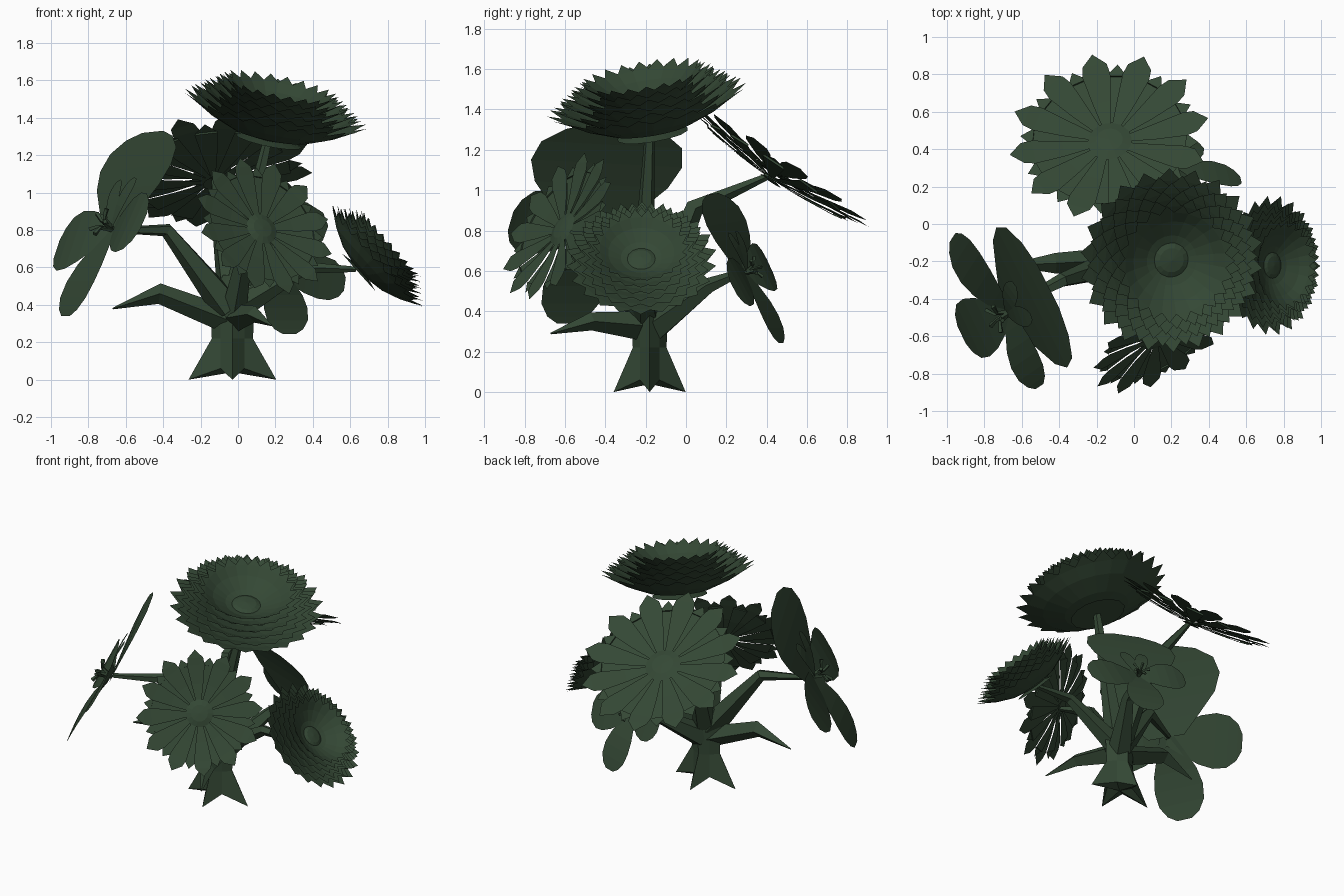
import bpy, bmesh, math
from mathutils import Vector, Matrix

if "Cube" in bpy.data.objects:
    bpy.data.objects.remove(bpy.data.objects["Cube"])

green = bpy.data.materials.new("dark_green")
green.diffuse_color = (0.034, 0.064, 0.035, 1)
green.use_nodes = True
green.node_tree.nodes["Principled BSDF"].inputs["Base Color"].default_value = green.diffuse_color


def finish(bm, name, fix_normals=False):
    if fix_normals:
        bmesh.ops.recalc_face_normals(bm, faces=bm.faces)
    me = bpy.data.meshes.new(name)
    bm.to_mesh(me)
    bm.free()
    me.materials.append(green)
    ob = bpy.data.objects.new(name, me)
    bpy.context.collection.objects.link(ob)
    return ob


def frame(origin, normal, scale):
    # local x sideways, local y uphill in the flower plane, local z out of the face
    n = Vector(normal).normalized()
    u = (Vector((0, 0, 1)) - n * n.z).normalized()
    rot = Matrix((u.cross(n), u, n)).transposed().to_4x4()
    return Matrix.Translation(origin) @ rot @ Matrix.Scale(scale, 4)


def petal(bm, angle, profile):
    # profile rows: distance out, half width, height; local y is the petal axis
    rot = Matrix.Rotation(angle, 3, 'Z')
    rows = []
    for r, w, h in profile:
        xs = (-w, w) if w else (0,)
        rows.append([bm.verts.new(rot @ Vector((x, r, h))) for x in xs])
    for a, b in zip(rows, rows[1:]):
        bm.faces.new([a[0], a[1]] + b[::-1])


def dome(bm, r, h, z, n=14):
    # low button in the middle of a flower
    rings = []
    for f, k in ((1, 0), (0.6, 0.75)):
        rings.append([bm.verts.new((f * r * math.cos(2 * math.pi * i / n),
                                    f * r * math.sin(2 * math.pi * i / n), z + h * k)) for i in range(n)])
    top = bm.verts.new((0, 0, z + h))
    for i in range(n):
        j = (i + 1) % n
        bm.faces.new((rings[0][i], rings[0][j], rings[1][j], rings[1][i]))
        bm.faces.new((rings[1][i], rings[1][j], top))
    bm.faces.new(rings[0][::-1])


def layered_flower(name, origin, normal, scale):
    bm = bmesh.new()
    count = 22
    for k in range(6):
        # outer rings lie low and wide, inner rings stand higher
        r, h, base = 0.5 - 0.036 * k, 0.18 + 0.026 * k, 0.01 + 0.03 * k
        for i in range(count):
            w = 0.145 * r
            petal(bm, 2 * math.pi * (i + 0.5 * (k % 2)) / count,
                  [(0.06, 0.01, base), (0.42 * r, 0.42 * w, base + 0.16 * (h - base)),
                   (0.68 * r, 0.7 * w, base + 0.48 * (h - base)),
                   (0.85 * r, 0.9 * w, base + 0.78 * (h - base)), (r, 0, h)])
    dome(bm, 0.11, 0.025, 0.163)
    dome(bm, 0.18, 0.02, 0.0)
    finish(bm, name).matrix_world = frame(origin, normal, scale)


def daisy(name, origin, normal, scale, spin):
    bm = bmesh.new()
    for r, low, off, wide in ((0.54, 0, 0, 1), (0.48, 0.025, 0.5, 0.85)):
        for i in range(12):
            petal(bm, spin + 2 * math.pi * (i + off) / 12,
                  [(0.04, 0.012, -low), (0.25, 0.05 * wide, 0.015 - low), (0.41, 0.075 * wide, 0.035 - low),
                   (r - 0.07, 0.066 * wide, 0.045 - low), (r, 0, 0.05 - low)])
    dome(bm, 0.12, 0.02, 0.005)
    dome(bm, 0.06, 0.01, -0.04)
    finish(bm, name).matrix_world = frame(origin, normal, scale)


def round_petal(bm, angle, length, width, lift, z=0.0):
    shape = [(0, 0.3), (0.2, 0.58), (0.42, 0.88), (0.62, 1), (0.8, 0.93), (0.93, 0.66), (1, 0.3)]
    petal(bm, math.radians(angle),
          [(length * t, width * w, z + lift * math.sin(t * 2.2)) for t, w in shape])


def broad_flower(name, origin, normal, scale):
    bm = bmesh.new()
    # one wide upper petal, two side petals and a lower petal
    round_petal(bm, 3, 0.58, 0.42, 0.03)
    for angle, length in ((-86, 0.43), (106, 0.51)):
        round_petal(bm, angle, length, 0.18, 0.05, 0.005)
    round_petal(bm, 180, 0.54, 0.17, 0.04, 0.008)
    # small inner petals and stamens
    for angle in (-14, 24):
        round_petal(bm, angle, 0.3, 0.06, 0.03, 0.02)
    for i in range(5):
        a = 2 * math.pi * i / 5
        add_branch(bm, [(0, 0, 0), (0.03 * math.cos(a), 0.03 * math.sin(a), 0.08),
                        (0.08 * math.cos(a), 0.08 * math.sin(a), 0.1)], [0.014, 0.01, 0.014], 4)
    finish(bm, name).matrix_world = frame(origin, normal, scale)


def add_branch(bm, pts, radii, sides=5):
    pts = [Vector(p) for p in pts]
    rings = []
    for i, (p, r) in enumerate(zip(pts, radii)):
        d = (pts[min(i + 1, len(pts) - 1)] - pts[max(i - 1, 0)]).normalized()
        side = d.cross(Vector((0, 0, 1)) if abs(d.z) < 0.95 else Vector((0, 1, 0))).normalized()
        up = side.cross(d)
        rings.append([bm.verts.new(p + r * (side * math.cos(2 * math.pi * k / sides)
                                            + up * math.sin(2 * math.pi * k / sides))) for k in range(sides)])
    for a, b in zip(rings, rings[1:]):
        for k in range(sides):
            j = (k + 1) % sides
            bm.faces.new((a[k], a[j], b[j], b[k]))
    bm.faces.new(rings[0][::-1])
    bm.faces.new(rings[-1])


def branch(name, pts, radii, sides=5):
    bm = bmesh.new()
    add_branch(bm, pts, radii, sides)
    finish(bm, name, True)


# trunk with four pointed roots
bm = bmesh.new()
rings = []
for z, outer, inner in ((0, 0.235, 0.09), (0.22, 0.11, 0.09), (0.42, 0.12, 0.09), (0.56, 0.05, 0.04)):
    ring = []
    for i in range(8):
        a = math.radians(45 * i)
        r = inner if i % 2 else outer
        ring.append(bm.verts.new((-0.03 + r * math.cos(a), -0.18 + 0.76 * r * math.sin(a),
                                  0.06 if z == 0 and i % 2 else z)))
    rings.append(ring)
for a, b in zip(rings, rings[1:]):
    for i in range(8):
        bm.faces.new((a[i], a[(i + 1) % 8], b[(i + 1) % 8], b[i]))
bm.faces.new(rings[-1])
base = bm.verts.new((-0.03, -0.18, 0.04))
for i in range(8):
    bm.faces.new((base, rings[0][(i + 1) % 8], rings[0][i]))
finish(bm, "trunk", True)

# stems that carry the flowers
branch("top_stem", [(-0.02, -0.19, 0.35), (0.06, -0.2, 0.85), (0.16, -0.18, 1.28)], [0.075, 0.045, 0.025])
branch("left_stem", [(-0.05, -0.2, 0.38), (-0.38, -0.3, 0.8), (-0.67, -0.45, 0.8)], [0.09, 0.04, 0.015])
branch("right_stem", [(0.0, -0.2, 0.38), (0.36, -0.22, 0.6), (0.63, -0.22, 0.59)], [0.07, 0.035, 0.015])
branch("front_stem", [(-0.02, -0.22, 0.38), (0.04, -0.4, 0.7), (0.12, -0.6, 0.78)], [0.07, 0.04, 0.015])
branch("back_stem", [(-0.03, -0.17, 0.4), (-0.1, 0.04, 0.91), (-0.13, 0.43, 1.08)], [0.08, 0.05, 0.015])
branch("low_back_stem", [(-0.01, -0.15, 0.33), (0.15, 0.12, 0.53), (0.21, 0.29, 0.6)], [0.08, 0.04, 0.015])

# thick pointed leaves near the base
branch("left_leaf", [(-0.06, -0.19, 0.32), (-0.42, -0.21, 0.46), (-0.67, -0.22, 0.38)], [0.07, 0.055, 0.004], 4)
branch("front_leaf", [(0.0, -0.24, 0.33), (0.09, -0.47, 0.35), (0.18, -0.67, 0.29)], [0.07, 0.045, 0.004], 4)

# flowers
layered_flower("top_layered_flower", (0.165, -0.165, 1.275), (0.2, -0.16, 0.96), 1)
layered_flower("right_layered_flower", (0.645, -0.22, 0.575), (0.74, -0.01, 0.66), 0.75)
daisy("back_daisy", (-0.13, 0.44, 1.08), (-0.08, 0.56, 0.83), 1, 0.05)
daisy("front_daisy", (0.125, -0.61, 0.805), (0.46, -0.75, 0.45), 0.76, 0.1)
broad_flower("left_broad_flower", (-0.665, -0.47, 0.8), (-0.8, -0.38, 0.46), 1)
broad_flower("low_back_broad_flower", (0.21, 0.29, 0.59), (0.31, 0.86, 0.42), 0.73)
